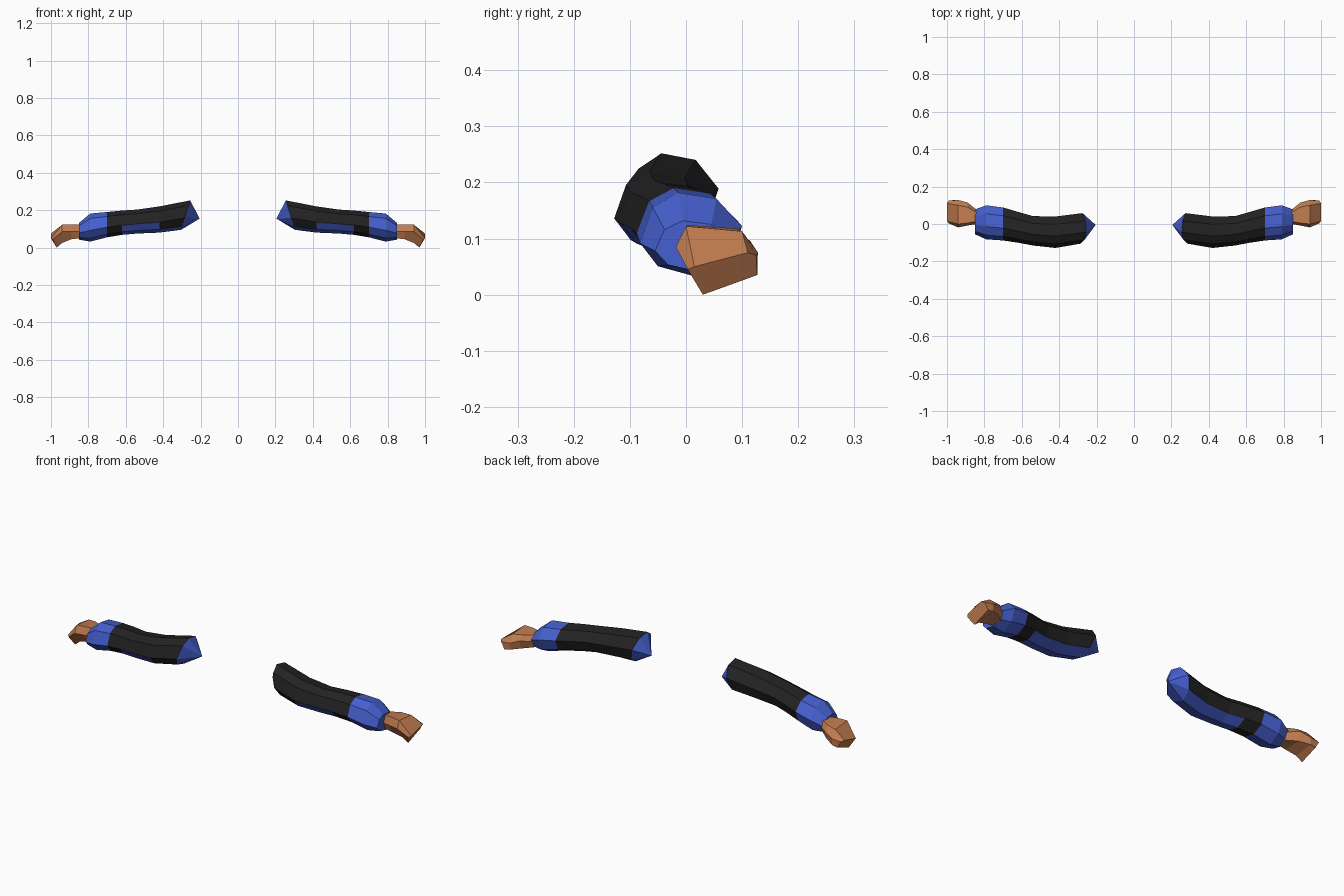
import bpy
import bmesh

if "Cube" in bpy.data.objects:
    bpy.data.objects.remove(bpy.data.objects["Cube"], do_unlink=True)


def make_material(name, color):
    material = bpy.data.materials.new(name)
    material.use_nodes = True
    material.diffuse_color = color
    shader = next(n for n in material.node_tree.nodes if n.type == "BSDF_PRINCIPLED")
    shader.inputs["Base Color"].default_value = color
    return material


BLUE = make_material("blue_cloth", (0.06, 0.115, 0.62, 1))
BLACK = make_material("black_cloth", (0.016, 0.016, 0.016, 1))
SKIN = make_material("brown_skin", (0.53, 0.2, 0.08, 1))

# Eight-sided arm section: front, over the top, back, then underneath
SECTION = [(-1, -.2), (-.75, .65), (-.25, 1), (.5, .85),
           (1, .2), (.75, -.6), (.1, -1), (-.65, -.75)]


def arm_ring(x, front, back, bottom, top, slant=0):
    """Fit the arm section into a box; slant shifts the top along x."""
    return [(x + slant * v,
             (front + back) / 2 + u * (back - front) / 2,
             (bottom + top) / 2 + v * (top - bottom) / 2) for u, v in SECTION]


def loft(name, rings, side, materials, rule=None, apex=None):
    """Skin rings into a closed, flat-faced solid on one side of the body."""
    bm = bmesh.new()
    loops = [[bm.verts.new((side * x, y, z)) for x, y, z in ring] for ring in rings]
    count = len(loops[0])
    for segment, (a, b) in enumerate(zip(loops, loops[1:])):
        for slot in range(count):
            after = (slot + 1) % count
            face = bm.faces.new((a[slot], a[after], b[after], b[slot]))
            face.material_index = rule(segment, slot) if rule else 0
    bm.faces.new(loops[-1])
    if apex:
        tip = bm.verts.new((side * apex[0], apex[1], apex[2]))
        for slot in range(count):
            bm.faces.new((loops[0][slot], loops[0][(slot + 1) % count], tip))
    else:
        bm.faces.new(loops[0])
    bmesh.ops.recalc_face_normals(bm, faces=bm.faces[:])
    mesh = bpy.data.meshes.new(name)
    bm.to_mesh(mesh)
    bm.free()
    for material in materials:
        mesh.materials.append(material)
    obj = bpy.data.objects.new(name, mesh)
    bpy.context.collection.objects.link(obj)
    return obj


def sleeve_color(segment, slot):
    """Blue panel under the sleeve, black elsewhere."""
    panel = segment < 3 and slot in (5, 6)
    front_edge = segment in (1, 2) and slot == 7
    return 0 if panel or front_edge else 1


# Sleeve from shoulder to forearm
sleeve = [
    arm_ring(.28, -.105, .058, .095, .252, -.024),
    arm_ring(.42, -.128, .04, .08, .22),
    arm_ring(.54, -.115, .042, .075, .203),
    arm_ring(.62, -.1, .065, .068, .198),
    arm_ring(.7, -.088, .088, .055, .19),
]

# Cuff flares, then narrows at the wrist
cuff = [
    sleeve[-1],
    arm_ring(.79, -.082, .1, .032, .182),
    arm_ring(.85, -.055, .078, .042, .132),
]

# Six-sided fist: front, top edges, back, bottom edges
wrist = [(.84, y, z) for y, z in
         [(0, .085), (.015, .122), (.06, .12), (.075, .09), (.06, .055), (.015, .05)]]
palm = [(.89, y, z) for y, z in
        [(-.008, .085), (.005, .124), (.09, .118), (.115, .095), (.1, .05), (.01, .045)]]
knuckles = [(.94, y, z) for y, z in
            [(-.018, .085), (0, .122), (.1, .113), (.128, .075), (.125, .04), (.025, .025)]]
fingers = [(x, y, z) for x, y, z in
           [(.99, .003, .045), (1, .015, .05), (1, .11, .075),
            (.99, .125, .07), (.97, .127, .035), (.97, .03, 0)]]

for label, side in (("left", 1), ("right", -1)):
    loft(label + "_sleeve", sleeve, side, [BLUE, BLACK], sleeve_color,
         apex=(.205, -.005, .155))
    loft(label + "_cuff", cuff, side, [BLUE])
    loft(label + "_hand", [wrist, palm, knuckles, fingers], side, [SKIN])
